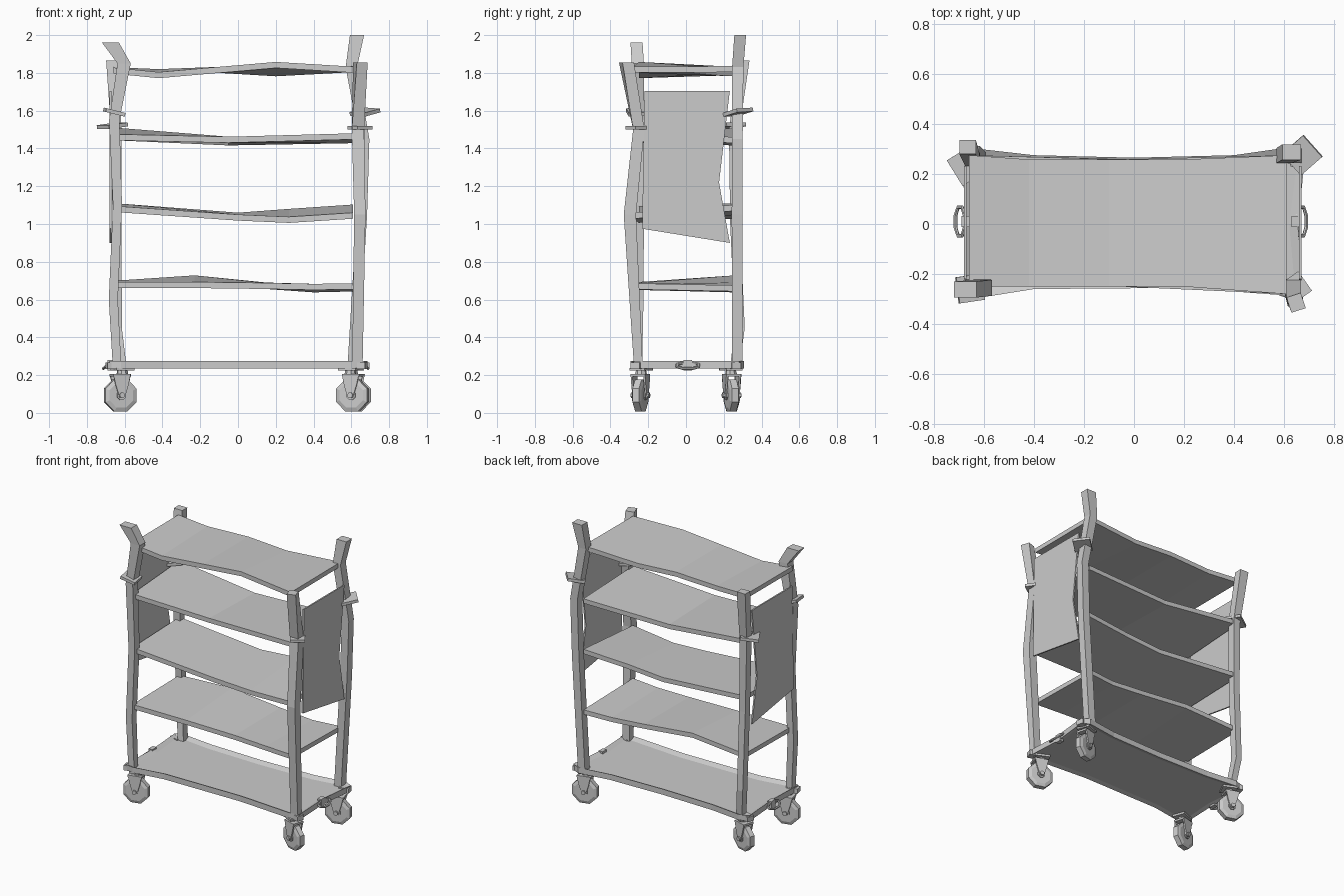
import bpy, bmesh, math
from mathutils import Matrix, Vector

if "Cube" in bpy.data.objects:
    bpy.data.objects.remove(bpy.data.objects["Cube"])


def finish(bm, name, matrix=None):
    if matrix:
        bmesh.ops.transform(bm, matrix=matrix, verts=bm.verts)
    bmesh.ops.recalc_face_normals(bm, faces=bm.faces)
    mesh = bpy.data.meshes.new(name)
    bm.to_mesh(mesh)
    bm.free()
    ob = bpy.data.objects.new(name, mesh)
    bpy.context.collection.objects.link(ob)
    return ob


def loft(name, rings, closed=False, matrix=None):
    """Skin a list of equal-length rings of points."""
    bm = bmesh.new()
    vs = [[bm.verts.new(p) for p in r] for r in rings]
    n = len(vs[0])
    pairs = list(zip(vs, vs[1:])) + ([(vs[-1], vs[0])] if closed else [])
    for a, b in pairs:
        for i in range(n):
            j = (i + 1) % n
            bm.faces.new((a[i], a[j], b[j], b[i]))
    if not closed:
        bm.faces.new(vs[0])
        bm.faces.new(vs[-1])
    return finish(bm, name, matrix)


def box(name, size, matrix):
    bm = bmesh.new()
    bmesh.ops.create_cube(bm, size=1, matrix=Matrix.Diagonal((*size, 1)))
    return finish(bm, name, matrix)


def lathe_y(name, profile, sides, matrix):
    """Stack of (y, radius) polygons along the y axis."""
    rings = []
    for y, r in profile:
        a = [(k + .5) * math.tau / sides for k in range(sides)]
        rings.append([(r * math.cos(t), y, r * math.sin(t)) for t in a])
    return loft(name, rings, matrix=matrix)


def place(x, y, z, yaw=0, tilt_x=0, tilt_y=0):
    rot = [Matrix.Rotation(math.radians(a), 4, ax)
           for a, ax in ((tilt_x, 'X'), (tilt_y, 'Y'), (yaw, 'Z'))]
    return Matrix.Translation((x, y, z)) @ rot[0] @ rot[1] @ rot[2]


def post_ring(x, y, z, w, d, twist=0):
    m = place(x, y, z, twist)
    return [m @ Vector((sx * w / 2, sy * d / 2, 0))
            for sx, sy in ((-1, -1), (1, -1), (1, 1), (-1, 1))]


# Crooked posts: x, y, z, width, depth, twist at each bend
posts = {
    "front_right_post": [(.632, -.252, .24, .055, .046), (.645, -.297, 1.05, .06, .065),
                         (.635, -.25, 1.5, .065, .06), (.648, -.315, 1.855, .06, .064, 18)],
    "back_right_post": [(.607, .272, .24, .055, .055), (.656, .27, 1.05, .055, .056),
                        (.668, .272, 1.45, .055, .056), (.6, .274, 1.83, .06, .06),
                        (.63, .287, 2.0, .075, .062)],
    "front_left_post": [(-.64, -.255, .24, .045, .045), (-.66, -.25, .6, .048, .05),
                        (-.638, -.25, 1.1, .048, .055), (-.655, -.25, 1.55, .055, .06),
                        (-.603, -.255, 1.85, .07, .064), (-.675, -.262, 1.96, .09, .064)],
    "back_left_post": [(-.612, .258, .24, .045, .05), (-.638, .285, .45, .046, .052),
                       (-.64, .26, 1.0, .048, .052), (-.645, .255, 1.5, .055, .055),
                       (-.665, .308, 1.865, .066, .056)],
}
for name, path in posts.items():
    loft(name, [post_ring(*p) for p in path])

# Warped shelves: x, front top z, back top z
shelves = {
    "low_shelf": [(-.65, .693, .70), (-.23, .693, .728), (.15, .688, .69),
                  (.4, .683, .67), (.61, .686, .675)],
    "middle_shelf": [(-.65, 1.095, 1.11), (0, 1.05, 1.06), (.27, 1.038, 1.08), (.61, 1.06, 1.103)],
    "high_shelf": [(-.65, 1.475, 1.51), (-.05, 1.462, 1.448), (.61, 1.48, 1.46)],
    "top_shelf": [(-.66, 1.828, 1.83), (-.42, 1.804, 1.82), (-.1, 1.832, 1.832),
                  (.2, 1.858, 1.814), (.61, 1.833, 1.836)],
}
for name, stations in shelves.items():
    rings = []
    for x, zf, zb in stations:
        yf = -.25 if x < .3 else -.28 if x > .5 else -.26
        yb = .275 if abs(x) > .5 else .258
        rings.append([(x, yf, zf - .032), (x, yb, zb - .032), (x, yb, zb), (x, yf, zf)])
    loft(name, rings)

# Base tray with flared corners, recessed on both sides
outline = [(-.68, -.285), (-.62, -.295), (-.4, -.26), (.2, -.255), (.6, -.285), (.67, -.275),
           (.655, 0), (.685, .28), (.63, .308), (.4, .275), (0, .265), (-.4, .275),
           (-.62, .3), (-.69, .28), (-.67, 0)]
bm = bmesh.new()
low = bm.faces.new([bm.verts.new((x, y, .235)) for x, y in outline])
ext = bmesh.ops.extrude_face_region(bm, geom=[low], use_keep_orig=True)
top = [g for g in ext["geom"] if isinstance(g, bmesh.types.BMFace)][0]
bmesh.ops.translate(bm, vec=(0, 0, .04), verts=top.verts)
bmesh.ops.recalc_face_normals(bm, faces=bm.faces)
bmesh.ops.inset_region(bm, faces=[low], thickness=.03, depth=-.008)
bmesh.ops.inset_region(bm, faces=[top], thickness=.035, depth=-.016)
finish(bm, "base_tray")

# Thin side panels with a kinked rear edge
edge = [(-.22, 1.705), (.232, 1.705), (.175, 1.22), (.232, .9), (-.232, .975)]
for side, sx in (("right", .665), ("left", -.674)):
    loft(side + "_panel", [[(sx + t, y, z) for y, z in edge] for t in (-.005, .005)])

# Tilted collar plates on the posts
collars = {
    "front_right_collar": ((.645, -.255, 1.51, 35, 0, 0), .095),
    "back_right_collar": ((.672, .275, 1.592, 42, 10, -7), .115),
    "front_left_collar": ((-.655, -.258, 1.592, 8, 0, 14), .105),
    "back_left_collar": ((-.665, .235, 1.52, 32, 4, -6), .12),
}
for name, (loc, size) in collars.items():
    box(name, (size, size, .02), place(*loc))

# Loop handles on the short ends of the tray
for side, sx in (("right", 1), ("left", -1)):
    rings = []
    for k in range(8):
        a = (k + .5) * math.tau / 8
        c = Vector((.026 * math.cos(a), .062 * math.sin(a), 0))
        out = Vector((math.cos(a), math.sin(a), 0))
        rings.append([c + out * .008 * math.cos(t) + Vector((0, 0, .008 * math.sin(t)))
                      for t in [j * math.tau / 6 for j in range(6)]])
    x = .67 if sx > 0 else -.695
    loft(side + "_loop_handle", rings, True, place(x, .01, .25, 0, 0, sx * 40))
    box(side + "_handle_bracket", (.03, .045, .055), place(.645 if sx > 0 else -.675, .01, .252))

# Swivelling casters with eight-sided wheels
casters = {"front_right": (.595, -.238, -17), "back_right": (.605, .238, 14),
           "front_left": (-.612, -.238, 14), "back_left": (-.612, .238, -17)}
fork = [(-.016, .08), (.012, .08), (.034, .15), (.046, .2), (-.046, .2), (-.036, .15)]
for name, (x, y, yaw) in casters.items():
    m = place(x, y, 0, yaw)
    flip = 1 if x > 0 else -1
    wheel = m @ Matrix.Translation((.012 * flip, 0, .093))
    lathe_y(name + "_wheel", [(-.026, .07), (-.018, .092), (.018, .092), (.026, .07)], 8, wheel)
    lathe_y(name + "_hub", [(-.034, .026), (.034, .026)], 8, wheel)
    lathe_y(name + "_axle", [(-.05, .015), (.05, .015)], 8, wheel)
    for label, sy in (("near", -.035), ("far", .035)):
        loft(f"{name}_{label}_fork",
             [[(.012 * flip + flip * px, sy + t, pz) for px, pz in fork] for t in (-.005, .005)],
             matrix=m)
    box(name + "_fork_crown", (.095, .08, .014), m @ Matrix.Translation((.012 * flip, 0, .2)))
    lathe_y(name + "_swivel", [(-.014, .032), (.014, .026)], 8,
            m @ Matrix.Translation((0, 0, .216)) @ Matrix.Rotation(math.pi / 2, 4, 'X'))
    box(name + "_mount_plate", (.1, .09, .014), place(x, y, .231, yaw * 1.5))
    # Bracket cap on the tray corner
    box(name + "_corner_bracket", (.07, .05, .034), place(x + flip * .05, y * 1.09, .25, yaw))
